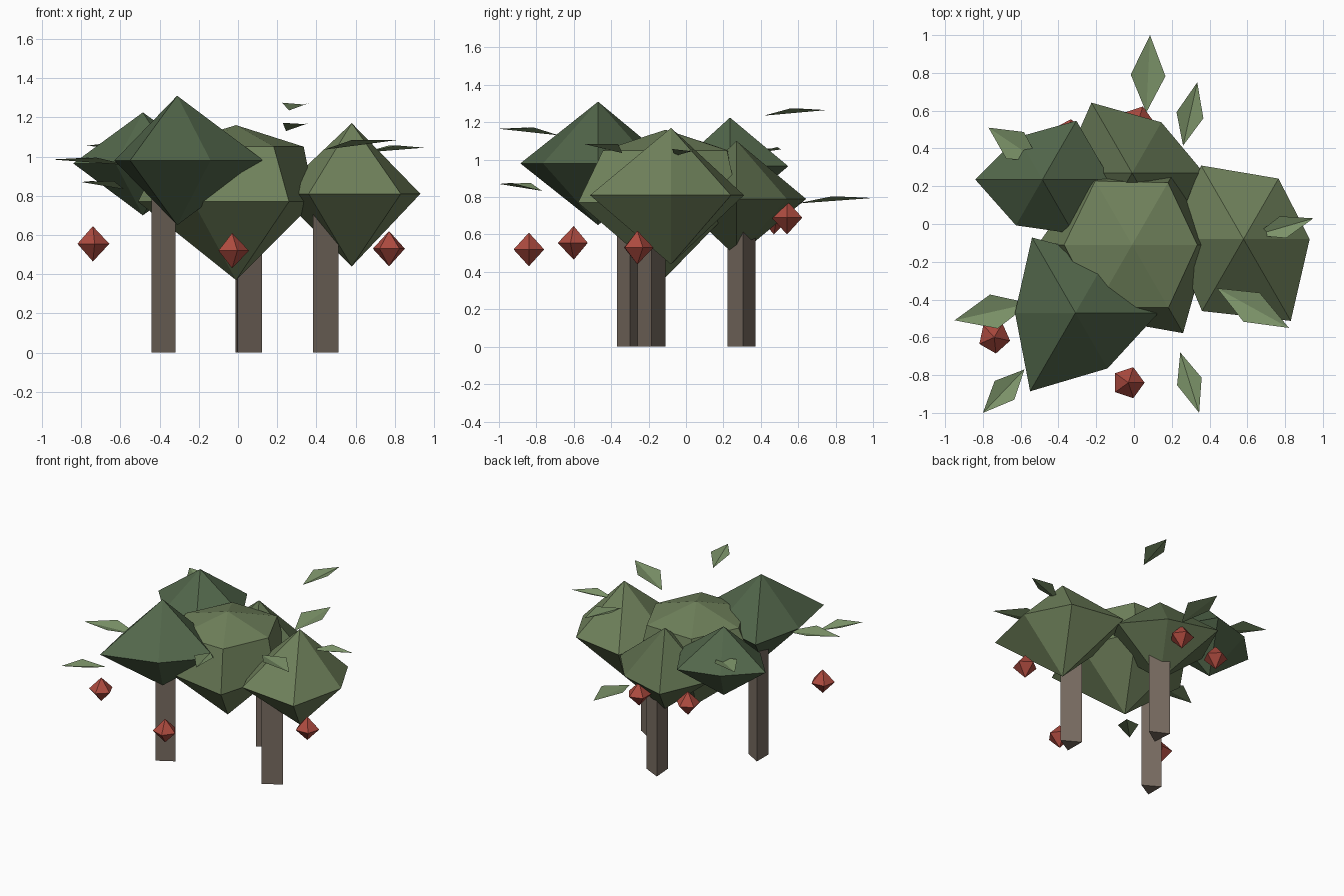
import bpy
from math import cos, sin, pi, radians
from mathutils import Vector

if "Cube" in bpy.data.objects:
    bpy.data.objects.remove(bpy.data.objects["Cube"])


def material(name, rgb):
    m = bpy.data.materials.new(name)
    m.diffuse_color = (*rgb, 1)
    m.use_nodes = True
    m.node_tree.nodes["Principled BSDF"].inputs["Base Color"].default_value = m.diffuse_color
    return m


DARK = material("dark_foliage", (0.085, 0.135, 0.07))
MID = material("mid_foliage", (0.11, 0.155, 0.075))
LIGHT = material("light_foliage", (0.16, 0.22, 0.105))
LEAF = material("leaf_green", (0.20, 0.29, 0.14))
BARK = material("bark", (0.19, 0.15, 0.12))
RED = material("fruit_red", (0.42, 0.07, 0.05))


def add_mesh(name, verts, faces, mat):
    me = bpy.data.meshes.new(name)
    me.from_pydata(verts, [], faces)
    me.materials.append(mat)
    ob = bpy.data.objects.new(name, me)
    bpy.context.collection.objects.link(ob)
    return ob


def spindle(name, centre, top, rings, bottom, mat, turn=0):
    """Closed faceted blob: top point, rings of (z, radii), bottom point."""
    cx, cy = centre
    n = len(rings[0][1])
    verts = [(cx, cy, top)]
    for z, radii in rings:
        for i, r in enumerate(radii):
            a = turn + 2 * pi * i / n
            verts.append((cx + r * cos(a), cy + r * sin(a), z))
    verts.append((cx, cy, bottom))
    last = len(verts) - 1
    base = 1 + n * (len(rings) - 1)
    faces = []
    for i in range(n):
        j = (i + 1) % n
        faces.append((0, 1 + i, 1 + j))
        for k in range(len(rings) - 1):
            u, d = 1 + n * k, 1 + n * (k + 1)
            faces.append((u + i, d + i, d + j, u + j))
        faces.append((base + j, base + i, last))
    return add_mesh(name, verts, faces, mat)


# canopy clumps: six irregular radii at 0, 60, 120... degrees
spindle("front_left_clump", (-0.31, -0.47), 1.31,
        [(0.98, (0.44, 0.34, 0.46, 0.32, 0.48, 0.34))], 0.65, DARK)
spindle("right_clump", (0.58, -0.08), 1.17,
        [(0.81, (0.35, 0.37, 0.45, 0.38, 0.44, 0.50))], 0.44, LIGHT)
spindle("back_left_clump", (-0.485, 0.235), 1.225,
        [(0.965, (0.36, 0.36, 0.26, 0.355, 0.28, 0.33))], 0.70, DARK)
spindle("back_clump", (-0.01, 0.27), 1.10,
        [(0.79, (0.38, 0.31, 0.43, 0.38, 0.38, 0.38))], 0.48, MID)
spindle("centre_clump", (-0.01, -0.11), 1.16,
        [(1.05, (0.345, 0.38, 0.39, 0.36, 0.38, 0.385)),
         (0.77, (0.40, 0.45, 0.45, 0.50, 0.44, 0.54))], 0.37, LIGHT)

# three-sided trunks
for i, (x, y, r, h, deg) in enumerate([(-0.40, -0.30, 0.081, 0.86, 0),
                                       (0.425, -0.185, 0.087, 0.72, 0),
                                       (0.036, 0.30, 0.087, 0.66, 4)]):
    ring = [(x + r * cos(radians(deg + 120 * k)), y + r * sin(radians(deg + 120 * k)))
            for k in range(3)]
    add_mesh(f"trunk_{i + 1}", [(*p, 0) for p in ring] + [(*p, h) for p in ring],
             [(2, 1, 0), (3, 4, 5), (0, 1, 4, 3), (1, 2, 5, 4), (2, 0, 3, 5)], BARK)

# hanging fruit
for i, (x, y, z, deg) in enumerate([(-0.74, -0.60, 0.555, 60), (-0.03, -0.84, 0.52, 0),
                                    (0.77, -0.26, 0.53, 20), (0.02, 0.54, 0.69, 0),
                                    (-0.345, 0.47, 0.69, 10)]):
    spindle(f"fruit_{i + 1}", (x, y), z + 0.09, [(z, (0.086,) * 5)], z - 0.09, RED, radians(deg))

# folded kite-shaped leaves: base point, tip point, half width
leaves = [((0.065, 0.59, 0.765), (0.085, 1.00, 0.795), 0.092),
          ((0.26, 0.415, 1.235), (0.335, 0.75, 1.265), 0.073),
          ((0.64, -0.06, 1.02), (0.95, 0.03, 1.045), 0.06),
          ((0.44, -0.34, 1.035), (0.82, -0.55, 1.085), 0.088),
          ((0.245, -0.68, 1.13), (0.345, -1.00, 1.165), 0.068),
          ((-0.58, -0.77, 0.833), (-0.80, -1.00, 0.87), 0.072),
          ((-0.55, -0.42, 0.955), (-0.95, -0.51, 0.985), 0.092),
          ((-0.50, 0.33, 1.03), (-0.77, 0.51, 1.055), 0.085)]
for i, (a, b, w) in enumerate(leaves):
    a, b = Vector(a), Vector(b)
    d = b - a
    side = Vector((-d.y, d.x, 0)).normalized() * w
    mid = a.lerp(b, 0.48) + Vector((0, 0, 0.025))
    add_mesh(f"leaf_{i + 1}", [a, mid - side, b, mid + side], [(0, 1, 2), (0, 2, 3)], LEAF)
